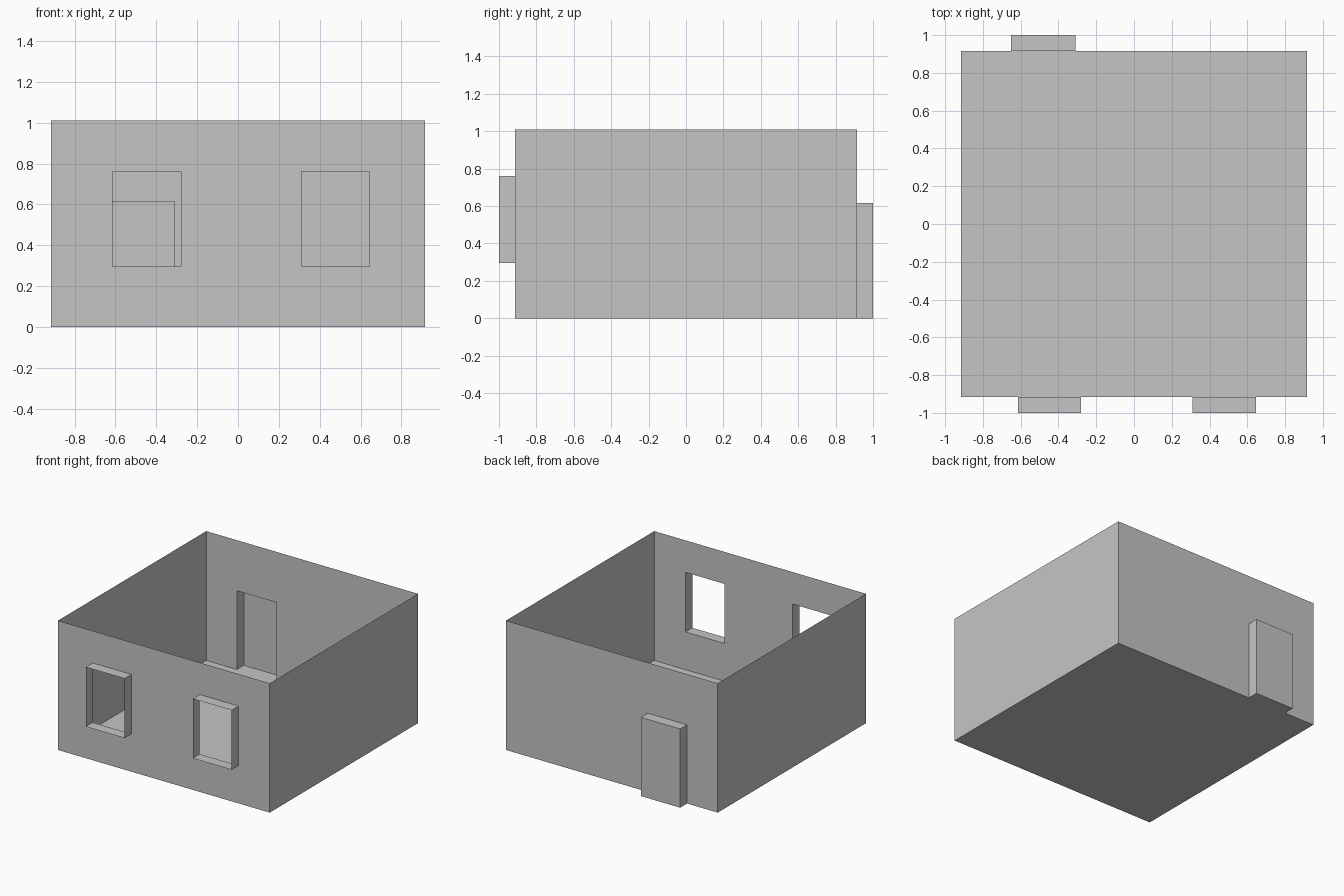
import bpy
import bmesh
from mathutils import Vector, Matrix

cube = bpy.data.objects.get("Cube")
if cube:
    bpy.data.objects.remove(cube, do_unlink=True)

HALF = 0.915      # half the room's width and depth
HEIGHT = 1.01
DEPTH = 1.0       # how far the openings reach in y

# Openings: x range and z range
WINDOWS = {
    "right_window_surround": (-0.615, -0.28, 0.295, 0.76),
    "left_window_surround": (0.31, 0.645, 0.295, 0.76),
}
DOOR = (-0.65, -0.31, 0.0, 0.615)

plaster = bpy.data.materials.new("light grey plaster")
colour = (0.56, 0.56, 0.56, 1)
plaster.diffuse_color = colour
plaster.use_nodes = True
plaster.node_tree.nodes["Principled BSDF"].inputs["Base Color"].default_value = colour


def open_box(low, high, is_open):
    """Box between two corners, without the faces whose normal is_open accepts."""
    low, high = Vector(low), Vector(high)
    bm = bmesh.new()
    bmesh.ops.create_cube(bm, size=1, matrix=Matrix.Translation((low + high) / 2)
                          @ Matrix.Diagonal((*(high - low), 1)))
    bm.normal_update()
    unwanted = [f for f in bm.faces if is_open(f.normal)]
    bmesh.ops.delete(bm, geom=unwanted, context='FACES')
    return bm


def cut_opening(bm, side, opening):
    """Cut a rectangular hole through the front (-1) or back (1) wall."""
    x0, x1, z0, z1 = opening
    cuts = [((x, 0, 0), (1, 0, 0)) for x in (x0, x1)]
    cuts += [((0, 0, z), (0, 0, 1)) for z in (z0, z1) if z > 0]
    for point, normal in cuts:
        bm.normal_update()
        wall = [f for f in bm.faces if f.normal.y * side > 0.5]
        edges = {e for f in wall for e in f.edges}
        verts = {v for f in wall for v in f.verts}
        bmesh.ops.bisect_plane(bm, geom=[*wall, *edges, *verts],
                               plane_co=point, plane_no=normal)
    bm.normal_update()
    hole = []
    for f in bm.faces:
        c = f.calc_center_median()
        if f.normal.y * side > 0.5 and x0 < c.x < x1 and z0 < c.z < z1:
            hole.append(f)
    bmesh.ops.delete(bm, geom=hole, context='FACES')


def finish(bm, name):
    mesh = bpy.data.meshes.new(name)
    bm.to_mesh(mesh)
    bm.free()
    mesh.materials.append(plaster)
    bpy.context.collection.objects.link(bpy.data.objects.new(name, mesh))


# Floor and four thin walls, open to the sky
room = open_box((-HALF, -HALF, 0), (HALF, HALF, HEIGHT), lambda n: n.z > 0.5)
for opening in WINDOWS.values():
    cut_opening(room, -1, opening)
cut_opening(room, 1, DOOR)
finish(room, "walls_and_floor")

# Window surrounds: open tubes standing out from the front wall
for name, (x0, x1, z0, z1) in WINDOWS.items():
    finish(open_box((x0, -DEPTH, z0), (x1, -HALF, z1),
                    lambda n: abs(n.y) > 0.5), name)

# Door recess: open to the room, closed on the outside
x0, x1, z0, z1 = DOOR
finish(open_box((x0, HALF, z0), (x1, DEPTH, z1), lambda n: n.y < -0.5), "door_recess")
